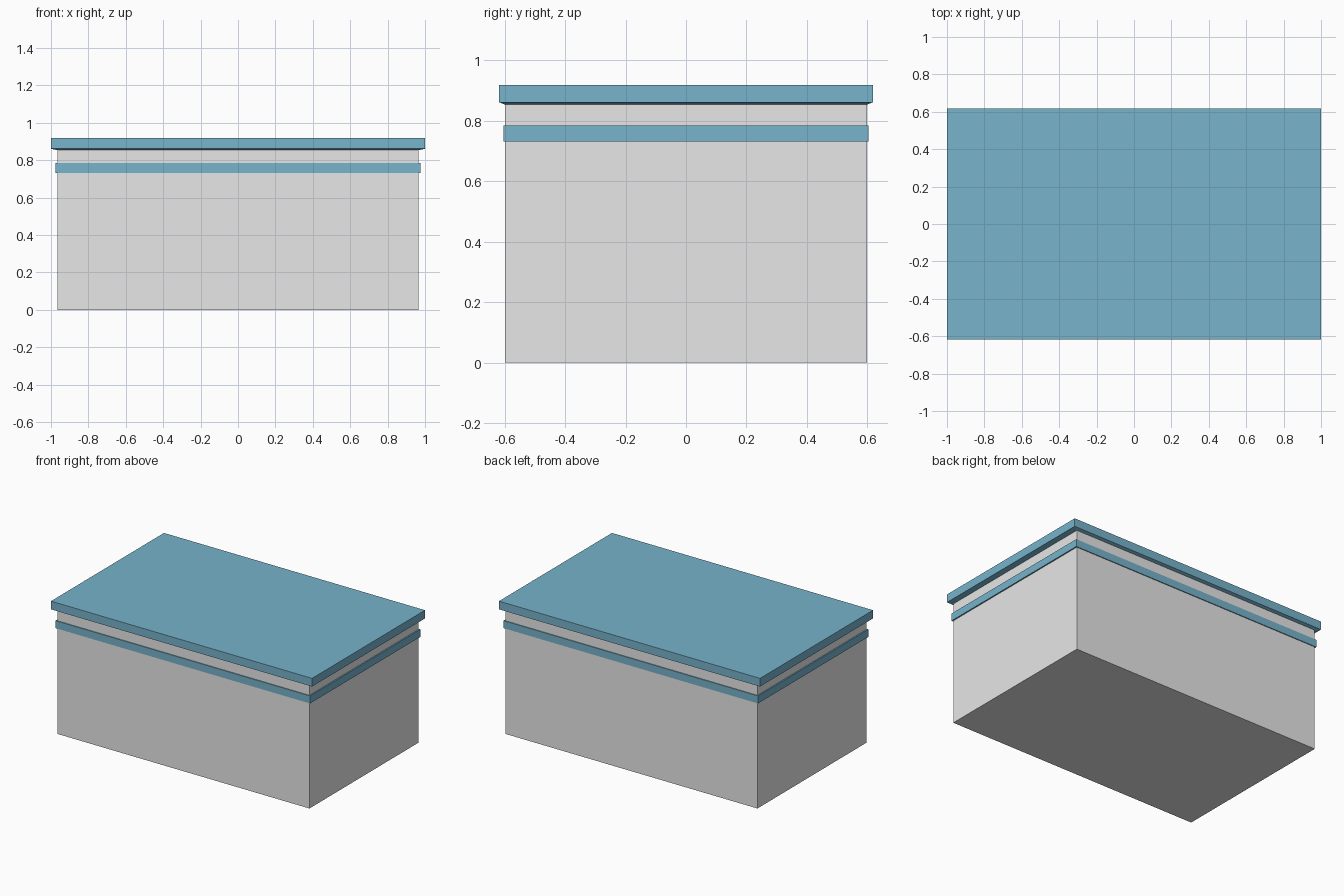
import bpy, bmesh

if "Cube" in bpy.data.objects:
    bpy.data.objects.remove(bpy.data.objects["Cube"])


def material(name, rgb):
    m = bpy.data.materials.new(name)
    m.diffuse_color = (*rgb, 1)
    m.use_nodes = True
    m.node_tree.nodes["Principled BSDF"].inputs["Base Color"].default_value = m.diffuse_color
    return m


GREY = material("light grey", (0.8, 0.8, 0.8))
TEAL = material("teal blue", (0.184, 0.451, 0.597))


def stacked_box(name, rings, mat):
    """Closed box lofted through rectangles given as (half_x, half_y, z)."""
    bm = bmesh.new()
    loops = [[bm.verts.new((sx * hx, sy * hy, z))
              for sx, sy in ((-1, -1), (1, -1), (1, 1), (-1, 1))]
             for hx, hy, z in rings]
    bm.faces.new(loops[0][::-1])
    bm.faces.new(loops[-1])
    for a, b in zip(loops, loops[1:]):
        for i in range(4):
            j = (i + 1) % 4
            bm.faces.new((a[i], a[j], b[j], b[i]))
    bmesh.ops.recalc_face_normals(bm, faces=bm.faces)
    mesh = bpy.data.meshes.new(name)
    bm.to_mesh(mesh)
    bm.free()
    mesh.materials.append(mat)
    ob = bpy.data.objects.new(name, mesh)
    bpy.context.collection.objects.link(ob)
    return ob


# Main block
stacked_box("body", [(0.966, 0.598, 0), (0.966, 0.598, 0.853)], GREY)

# Thin band wrapped around the upper wall
stacked_box("trim_band", [(0.975, 0.604, 0.732), (0.975, 0.604, 0.784)], TEAL)

# Overhanging roof slab with a sloped underside
stacked_box("roof_slab", [(0.966, 0.598, 0.853), (1.0, 0.618, 0.861),
                          (1.0, 0.618, 0.918)], TEAL)
